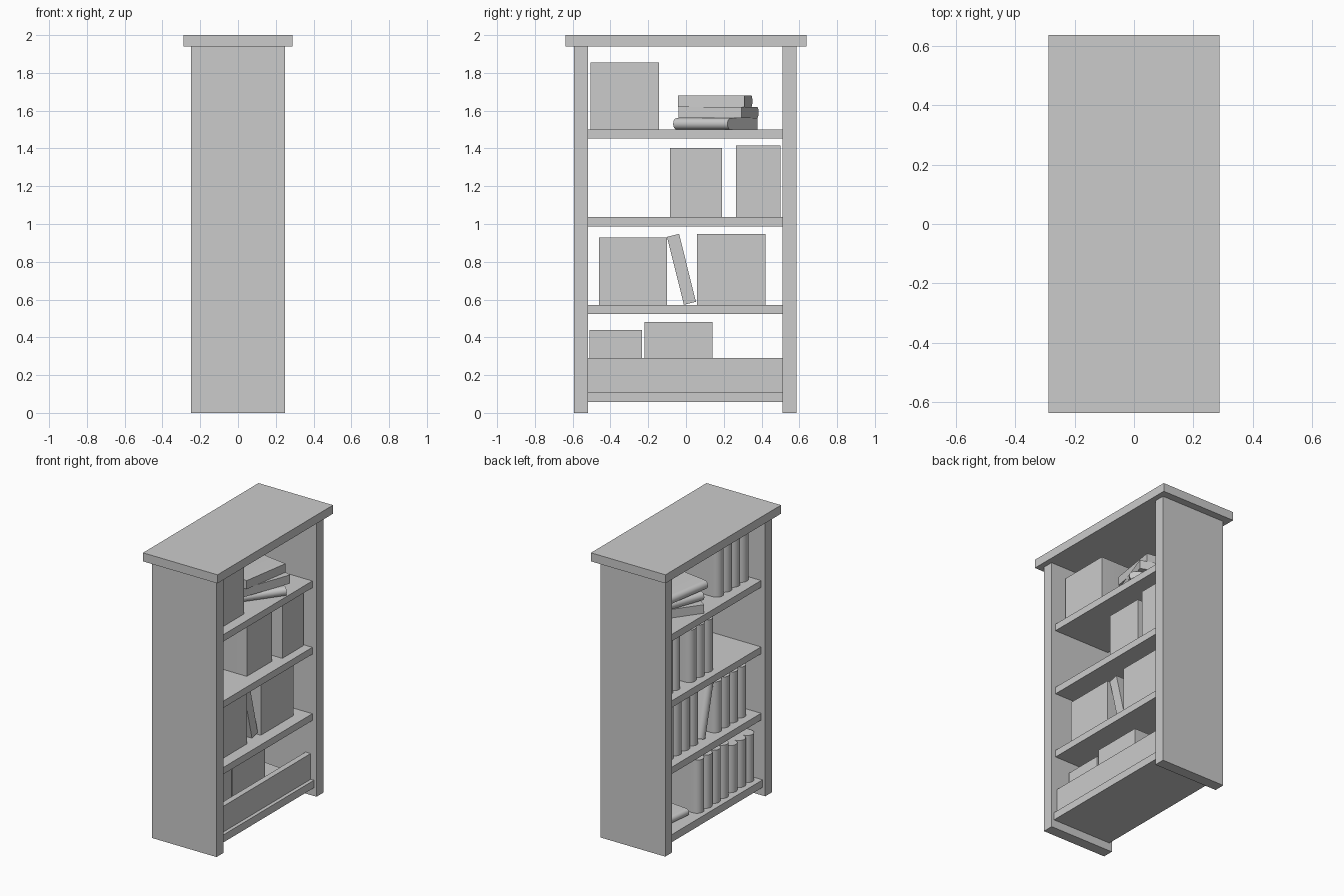
import bpy, bmesh, math
from mathutils import Matrix, Vector

cube = bpy.data.objects.get("Cube")
if cube:
    bpy.data.objects.remove(cube, do_unlink=True)

GREY = (0.6, 0.6, 0.6, 1)
grey = bpy.data.materials.new("plain_grey")
grey.use_nodes = True
grey.diffuse_color = GREY
grey.node_tree.nodes["Principled BSDF"].inputs["Base Color"].default_value = GREY


def finish(name, bm, matrix=None, smooth=False):
    bmesh.ops.recalc_face_normals(bm, faces=bm.faces)
    mesh = bpy.data.meshes.new(name)
    bm.to_mesh(mesh)
    bm.free()
    mesh.materials.append(grey)
    obj = bpy.data.objects.new(name, mesh)
    bpy.context.collection.objects.link(obj)
    if matrix:
        obj.matrix_world = matrix
    if smooth:
        bpy.ops.object.select_all(action='DESELECT')
        obj.select_set(True)
        bpy.context.view_layer.objects.active = obj
        bpy.ops.object.shade_smooth_by_angle(angle=math.radians(35))
    return obj


def box(name, xs, ys, zs):
    bm = bmesh.new()
    bmesh.ops.create_cube(bm, size=1)
    for v in bm.verts:
        v.co = Vector([r[0] if c < 0 else r[1] for c, r in zip(v.co, (xs, ys, zs))])
    finish(name, bm)


def book(name, front, spine, thick, height, matrix):
    """Upright book: flat page edge at x=front, half-round spine centred on x=spine."""
    bm = bmesh.new()
    r = thick / 2
    steps = 12
    outline = [(front, -r), (front, r)]
    for i in range(steps + 1):
        a = math.pi * (0.5 + i / steps)
        outline.append((spine + r * math.cos(a), r * math.sin(a)))
    face = bm.faces.new([bm.verts.new((x, y, 0)) for x, y in outline])
    top = bmesh.ops.extrude_face_region(bm, geom=[face])["geom"]
    bmesh.ops.translate(bm, vec=(0, 0, height),
                        verts=[g for g in top if isinstance(g, bmesh.types.BMVert)])
    finish(name, bm, matrix, smooth=True)


# Carcass: top slab, side panels, shelves and the low board
box("top_slab", (-0.288, 0.288), (-0.638, 0.638), (1.94, 2))
box("front_panel", (-0.25, 0.25), (-0.594, -0.518), (0, 1.94))
box("back_panel", (-0.25, 0.25), (0.51, 0.586), (0, 1.94))
box("bottom_shelf", (-0.23, 0.23), (-0.518, 0.51), (0.057, 0.11))
for i, z in enumerate((0.572, 1.036, 1.5)):
    box(f"shelf_{i + 1}", (-0.218, 0.218), (-0.518, 0.51), (z - 0.048, z))
box("low_board", (0.165, 0.205), (-0.518, 0.51), (0.11, 0.29))

# Rows of standing books: name, y start, y end, base z, top z, page edge x, spine x, count
rows = [
    ("top_row", -0.505, -0.143, 1.5, 1.855, 0.147, -0.105, 4),
    ("upper_row_a", -0.085, 0.19, 1.036, 1.402, 0.128, -0.125, 3),
    ("upper_row_b", 0.265, 0.5, 1.036, 1.415, 0.157, -0.12, 3),
    ("middle_row_a", -0.46, -0.1, 0.572, 0.928, 0.138, -0.12, 4),
    ("middle_row_b", 0.058, 0.42, 0.572, 0.947, 0.136, -0.11, 4),
    ("lower_row_a", -0.51, -0.232, 0.11, 0.44, 0.113, -0.146, 3),
    ("lower_row_b", -0.22, 0.14, 0.11, 0.482, 0.11, -0.152, 4),
]
for name, y0, y1, z0, z1, front, spine, count in rows:
    t = (y1 - y0) / count
    for i in range(count):
        place = Matrix.Translation((0, y0 + t * (i + 0.5), z0))
        book(f"{name}_book_{i + 1}", front, spine, t, z1 - z0, place)

# Leaning book
lean = Matrix.Translation((-0.024, -0.024, 0.76)) @ Matrix.Rotation(math.radians(14), 4, 'X')
book("leaning_book", 0.14, -0.1, 0.066, 0.37, lean @ Matrix.Translation((0, 0, -0.185)))


# Books lying flat, each turned about the vertical
def flat_book(name, x, y, z, turn, thick, length, half):
    m = Matrix.Translation((x, y, z + thick / 2)) @ Matrix.Rotation(math.radians(turn), 4, 'Z')
    m = m @ Matrix.Rotation(math.radians(90), 4, 'X') @ Matrix.Translation((0, 0, -length / 2))
    book(name, half, thick / 2 - half, thick, length, m)


flat_book("stack_bottom_book", 0.01, 0.155, 1.5, 144, 0.06, 0.355, 0.135)
flat_book("stack_middle_book", 0.01, 0.172, 1.56, -20, 0.06, 0.355, 0.135)
flat_book("stack_top_book", -0.01, 0.155, 1.62, -9, 0.06, 0.355, 0.135)
flat_book("lower_flat_book", -0.02, 0.32, 0.11, -6, 0.05, 0.27, 0.13)
